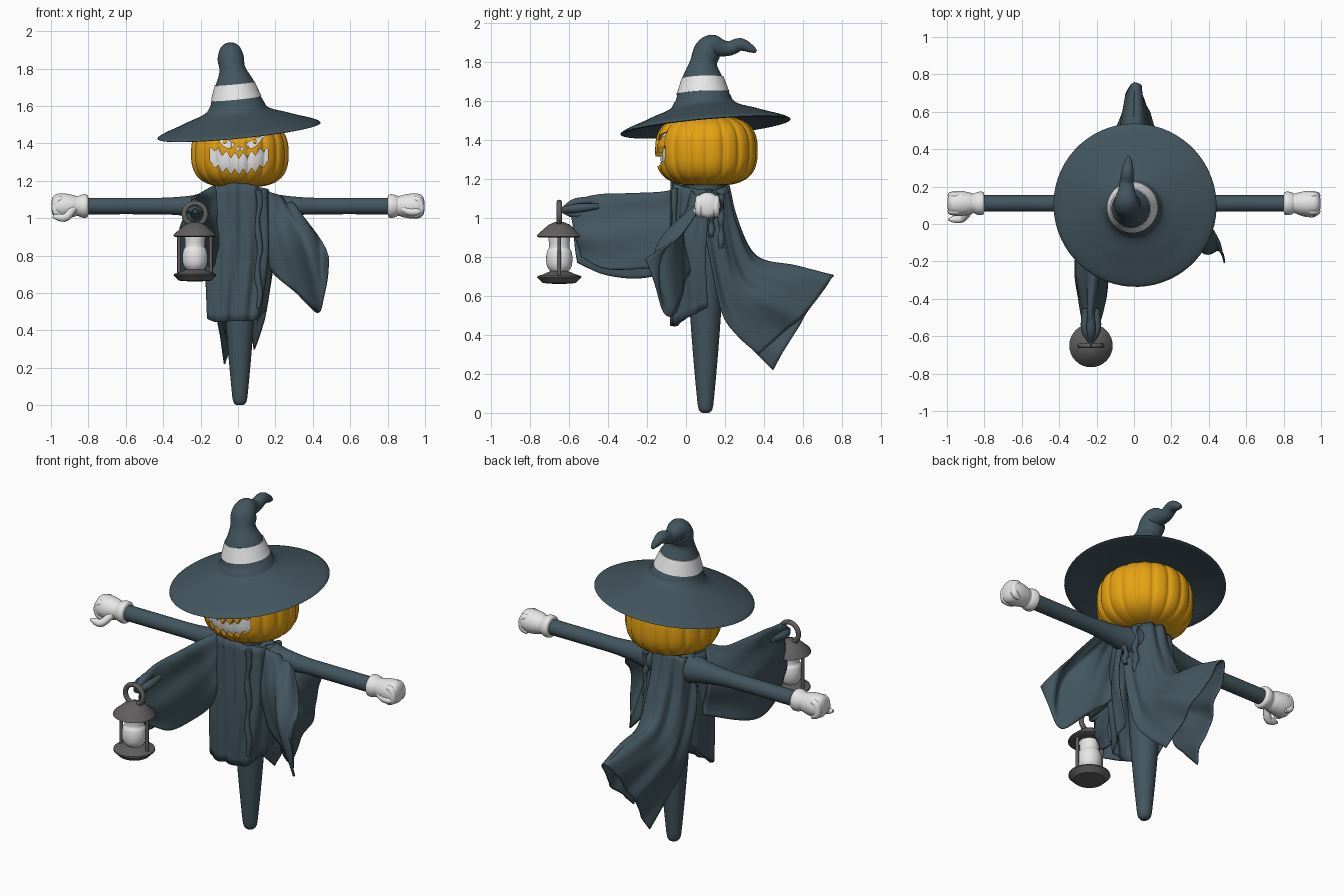
import bpy, bmesh, math
from mathutils import Vector

if "Cube" in bpy.data.objects:
    bpy.data.objects.remove(bpy.data.objects["Cube"])


def material(name, color):
    mat = bpy.data.materials.new(name)
    mat.use_nodes = True
    mat.diffuse_color = (*color, 1)
    mat.node_tree.nodes["Principled BSDF"].inputs["Base Color"].default_value = (*color, 1)
    return mat


SLATE = material("slate cloth", (.056, .092, .114))
ORANGE = material("pumpkin orange", (.78, .36, .006))
WHITE = material("soft white", (.8, .8, .8))
METAL = material("lantern metal", (.12, .115, .115))


def finish(name, bm, mat, angle=40, thickness=0):
    bmesh.ops.recalc_face_normals(bm, faces=bm.faces)
    mesh = bpy.data.meshes.new(name)
    bm.to_mesh(mesh)
    bm.free()
    mesh.materials.append(mat)
    for poly in mesh.polygons:
        poly.use_smooth = True
    mesh.set_sharp_from_angle(angle=math.radians(angle))
    obj = bpy.data.objects.new(name, mesh)
    bpy.context.collection.objects.link(obj)
    if thickness:
        mod = obj.modifiers.new("thickness", "SOLIDIFY")
        mod.thickness = thickness
        mod.offset = 0
    return obj


def spline(points, steps):
    """Smooth curve through points of any dimension."""
    pts = [Vector(p) for p in points]
    if steps == 1:
        return pts
    pts = [pts[0] * 2 - pts[1]] + pts + [pts[-1] * 2 - pts[-2]]
    out = []
    for a, b, c, d in zip(pts, pts[1:], pts[2:], pts[3:]):
        for k in range(steps):
            t = k / steps
            out.append((b * 2 + (c - a) * t + (a * 2 - b * 5 + c * 4 - d) * t * t
                        + (b * 3 - a - c * 3 + d) * t ** 3) * .5)
    return out + [pts[-2]]


def loft(name, points, mat, axis=None, steps=4, sides=32):
    """Round tube through (x, y, z, radius) points, carried along without twist."""
    path = spline(points, steps)
    bm, rings, last, turn = bmesh.new(), [], None, None
    for i, p in enumerate(path):
        way = Vector(axis or path[min(i + 1, len(path) - 1)].xyz - path[max(i - 1, 0)].xyz).normalized()
        turn = last.rotation_difference(way) @ turn if last else way.to_track_quat('Z', 'Y')
        last = way
        ring = []
        for k in range(sides):
            a = math.tau * k / sides
            ring.append(bm.verts.new(p.xyz + turn @ (Vector((math.cos(a), math.sin(a), 0)) * p[3])))
        rings.append(ring)
    for low, high in zip(rings, rings[1:]):
        for k in range(sides):
            n = (k + 1) % sides
            bm.faces.new((low[k], low[n], high[n], high[k]))
    bm.faces.new(rings[0])
    bm.faces.new(rings[-1])
    return finish(name, bm, mat)


def grid(rows):
    bm = bmesh.new()
    verts = [[bm.verts.new(p) for p in row] for row in rows]
    for a, b in zip(verts, verts[1:]):
        for k in range(len(a) - 1):
            bm.faces.new((a[k], a[k + 1], b[k + 1], b[k]))
    return bm, verts


def cloth(name, columns, waves, depth, steps=8):
    """Draped sheet through columns that run from the neck to the hem, with folds."""
    longways = [spline(c, steps) for c in columns]
    rows = [spline(r, steps * 2) for r in zip(*longways)]
    bm, verts = grid(rows)
    bm.normal_update()
    moves = []
    for i, row in enumerate(verts):
        for k, v in enumerate(row):
            u, t = k / (len(row) - 1), i / (len(rows) - 1)
            fold = math.sin(u * waves * math.tau + t * 2) + .4 * math.sin(u * waves * 11 - t * 5)
            moves.append((v, v.normal * fold * depth))
    for v, move in moves:
        v.co += move
    return finish(name, bm, SLATE, 60, .008)


# Body post
loft("body_post", [(.01, .1, z, r) for z, r in ((0, .015), (.008, .028), (.03, .038), (.1, .046), (.3, .064),
                                                (.55, .082), (.9, .1), (1.18, .1))], SLATE, (0, 0, 1))

# Arms, gloves and fingers
for side, label in ((1, "left"), (-1, "right")):
    def along(pairs, y=.11, z=1.065):
        return [(side * x, y, z, r) for x, r in pairs]
    loft(label + "_arm", along([(0, .1), (.12, .082), (.22, .06), (.36, .046), (.5, .044), (.82, .044)]), SLATE)
    loft(label + "_glove", along([(.8, .045), (.806, .06), (.825, .063), (.845, .058), (.858, .052),
                                  (.885, .06), (.93, .067), (.97, .064), (.99, .048), (.998, .02)]), WHITE)
    for k in range(4):
        y = .068 + k * .028
        loft(f"{label}_finger_{k + 1}", [(side * .93, y, 1.1, .012), (side * .96, y, 1.098, .02),
                                         (side * .976, y, 1.07, .02), (side * .97, y, 1.03, .02),
                                         (side * .94, y, 1.012, .012)], WHITE, sides=12)
    drop = 0 if side > 0 else .03
    loft(label + "_thumb", [(side * .88, .07, 1.05, .02), (side * .92, .06 - drop, 1.035 - drop, .022),
                            (side * .96, .055 - drop, 1.035 - drop, .019),
                            (side * (.98 + drop / 3), .055 - drop, 1.04 - drop, .008)], WHITE, sides=12)

# Ribbed pumpkin head
HEAD = Vector((.01, .105, 1.345))


def head_radius(angle):
    return .263 * (1 - .045 * (1 - abs(math.sin(angle * 9))) ** 1.7)


def head_level(z):
    s = min(1, abs(z - HEAD.z) / .18) ** 1.3
    return max(0, 1 - s * s) ** .3


rows = []
for i in range(33):
    z = HEAD.z - .18 * math.cos(math.pi * i / 32)
    row = []
    for k in range(181):
        a = math.tau * k / 180
        r = head_radius(a) * max(.02, head_level(z))
        row.append((HEAD.x + r * math.cos(a), HEAD.y + r * math.sin(a), z))
    rows.append(row)
bm, _ = grid(rows)
bmesh.ops.remove_doubles(bm, verts=bm.verts, dist=.0001)
bmesh.ops.holes_fill(bm, edges=bm.edges)
head = finish("pumpkin_head", bm, ORANGE)


def face_patch(left, right, top, bottom, lift, count):
    """Patch that follows the front of the head, between two edge rules."""
    rows = []
    for i in range(count + 1):
        t = i / count
        x, row = left + (right - left) * t, []
        for k in range(5):
            z = bottom(t) + (top(t) - bottom(t)) * k / 4
            level = .262 * head_level(z)
            a = math.acos(max(-1, min(1, (x - HEAD.x) / level)))
            row.append((x, HEAD.y - math.sin(a) * (head_radius(a) * head_level(z) + lift), z))
        rows.append(row)
    return grid(rows)[0]


cutters = []


def carve(name, left, right, top, bottom, depth, count=56):
    """Cut a recess with a white floor and orange walls into the head."""
    bm = face_patch(left, right, top, bottom, -depth, count)
    floor = bm.faces[:]
    made = bmesh.ops.extrude_face_region(bm, geom=floor, use_keep_orig=True)["geom"]
    for v in made:
        if isinstance(v, bmesh.types.BMVert):
            v.co.y -= depth + .05
    for f in floor:
        f.material_index = 1
    cutter = finish(name + "_cutter", bm, ORANGE)
    cutter.data.materials.append(WHITE)
    cutter.hide_render = True
    mod = head.modifiers.new(name, "BOOLEAN")
    mod.object = cutter
    mod.operation = "DIFFERENCE"
    mod.solver = "EXACT"
    mod.material_mode = "TRANSFER"
    cutters.append(cutter)


def teeth(t, count=7):
    return .034 * abs((t * count) % 1 - .5) * 2 * (1 - bow(t) ** 6)


def bow(t):
    return (2 * t - 1) ** 2


# Carved mouth, eyes and nose
carve("mouth", -.15, .16, lambda t: 1.316 + .054 * bow(t) + teeth(t),
      lambda t: 1.231 + .04 * bow(t) + .035 * bow(t) ** 4 + teeth(t), .025)
for side, label in ((1, "left"), (-1, "right")):
    carve(label + "_eye", HEAD.x + side * .03, HEAD.x + side * .135,
          lambda t: 1.399 + .05 * t, lambda t: 1.394 + .05 * t - .036 * math.sin(math.pi * t ** .8), .015)
    carve(label + "_nostril", HEAD.x + side * .003, HEAD.x + side * .022,
          lambda t: 1.385 - .018 * t, lambda t: 1.363, .012, 6)
    pupil = face_patch(HEAD.x + side * .07, HEAD.x + side * .092,
                       lambda t: 1.411 + .011 * math.sqrt(1 - bow(t)),
                       lambda t: 1.411 - .011 * math.sqrt(1 - bow(t)), -.011, 12)
    bmesh.ops.remove_doubles(pupil, verts=pupil.verts, dist=.0001)
    finish(label + "_pupil", pupil, ORANGE, 60, .004)

# Bake the carving and drop the cutters
bpy.context.view_layer.update()
carved = bpy.data.meshes.new_from_object(head.evaluated_get(bpy.context.evaluated_depsgraph_get()))
head.modifiers.clear()
head.data = carved
carved.set_sharp_from_angle(angle=math.radians(70))
for cutter in cutters:
    bpy.data.objects.remove(cutter)

# Tilted hat brim, bent crown and band
TILT = Vector((-.1, -.09, 1))
BASE = Vector((.005, .1, 1.472))
loft("hat_brim", [(*(BASE + TILT * h), r) for r, h in
                  ((.05, .03), (.2, .03), (.3, .02), (.4, -.004), (.432, -.008), (.436, 0), (.4, .018), (.33, .042),
                   (.26, .068), (.2, .088), (.16, .11), (.14, .14), (.12, .17))], SLATE, TILT, 2, 64)
CROWN = [(0, .09, 1.56, .165), (-.005, .09, 1.6, .148), (-.01, .087, 1.64, .132), (-.018, .085, 1.72, .104),
         (-.03, .09, 1.795, .07), (-.038, .108, 1.85, .071), (-.04, .135, 1.88, .062), (-.04, .18, 1.872, .045),
         (-.04, .225, 1.87, .037), (-.035, .28, 1.89, .033), (-.03, .335, 1.867, .02), (-.03, .36, 1.853, .008)]
loft("hat_crown", CROWN, SLATE)
loft("hat_band", [(x, y, z, r + .004) for x, y, z, r in CROWN[2:4]], WHITE, (-.1, -.05, 1), sides=48)

# Draped cloth: tunic, side wing, front wing and trailing cape
cloth("tunic", [[(-.14, .13, 1.15), (-.17, .13, .85), (-.14, .16, .62)],
                [(-.14, 0, 1.16), (-.16, -.03, .8), (-.15, -.03, .46)],
                [(0, -.07, 1.19), (0, -.075, .8), (-.03, -.07, .45)],
                [(.14, -.01, 1.16), (.14, -.04, .8), (.1, -.05, .46)],
                [(.16, .13, 1.14), (.2, .1, .85), (.16, .11, .54)]], 6, .007)
cloth("left_wing", [[(.1, .01, 1.16), (.13, -.02, .95), (.15, .02, .74)],
                    [(.19, .04, 1.13), (.25, -.03, .88), (.3, -.02, .61)],
                    [(.26, .07, 1.1), (.37, -.15, .85), (.44, -.09, .5)],
                    [(.31, .08, 1.06), (.43, -.04, .91), (.48, -.21, .79)]], 2, .008)
cloth("front_wing", [
    [(-.18, .1, .8), (-.29, -.1, .72), (-.32, -.25, .69), (-.3, -.42, .71), (-.26, -.56, .77)],
    [(-.2, .08, 1.02), (-.28, -.1, .98), (-.29, -.25, .98), (-.27, -.42, .97), (-.25, -.58, .96)],
    [(-.13, .0, 1.17), (-.2, -.1, 1.13), (-.22, -.28, 1.12), (-.23, -.45, 1.11), (-.23, -.6, 1.07)],
    [(-.1, -.03, 1.02), (-.14, -.1, .98), (-.16, -.25, .98), (-.18, -.42, .97), (-.21, -.58, .96)],
    [(-.12, -.03, .8), (-.12, -.1, .76), (-.13, -.22, .74), (-.15, -.42, .74), (-.2, -.54, .8)]], 3, .008)
cloth("cape", [
    [(-.14, .06, 1.12), (-.15, .12, .8), (-.11, .19, .5), (-.08, .31, .36), (-.06, .445, .22)],
    [(-.1, .17, 1.15), (-.11, .22, .88), (-.11, .31, .68), (-.1, .46, .58), (-.055, .6, .48)],
    [(0, .21, 1.17), (0, .26, 1), (0, .36, .81), (0, .57, .76), (0, .76, .71)],
    [(.1, .17, 1.15), (.11, .22, .88), (.11, .3, .68), (.11, .45, .6), (.07, .62, .52)],
    [(.14, .06, 1.12), (.16, .12, .8), (.14, .18, .52), (.11, .26, .4), (.08, .37, .3)]], 5, .009)

# Ragged strips and the gathered end at the lantern
for name, x, y, top, end in (("front_strip", .11, -.06, 1.15, .52), ("shoulder_strip", .14, .18, 1.12, .84),
                             ("short_strip", .17, .13, 1.1, .9)):
    loft(name, [(x + .008 * math.sin(k * 2), y, top + (end - top) * k / 8, .018 - .003 * (k % 3))
                for k in range(9)], SLATE, (0, 0, -1), 3, 12)
for k in range(4):
    a = math.tau * k / 4
    loft(f"gathered_fold_{k + 1}", [(-.23 + .03 * math.cos(a), -.45, 1.06 + .03 * math.sin(a), .015),
                                    (-.23 + .03 * math.cos(a), -.56, 1.05 + .03 * math.sin(a), .024),
                                    (-.23, -.635, 1.04, .014)], SLATE, sides=10)

# Lantern
LX, LY = -.23, -.65
for name, mat, steps, profile in (
        ("lantern_base", METAL, 1, ((.03, .662), (.085, .666), (.114, .695), (.112, .702), (.085, .71), (.04, .73))),
        ("lantern_cap", METAL, 1, ((.04, .9), (.105, .9), (.116, .905), (.112, .915), (.055, .965), (.02, .98))),
        ("lantern_glass", WHITE, 3, ((.045, .725), (.062, .75), (.068, .79), (.062, .83), (.052, .85), (.057, .91)))):
    loft(name, [(LX, LY, z, r) for r, z in profile], mat, (0, 0, 1), steps)
for side, label in ((1, "left"), (-1, "right")):
    loft(label + "_lantern_rod", [(LX + side * .085, LY, z, .01) for z in (.7, .91)], METAL, sides=12)
loft("lantern_ring", [(LX + .058 * math.sin(math.tau * k / 24), LY, 1.022 + .058 * math.cos(math.tau * k / 24), .014)
                      for k in range(25)], METAL, steps=1, sides=12)
